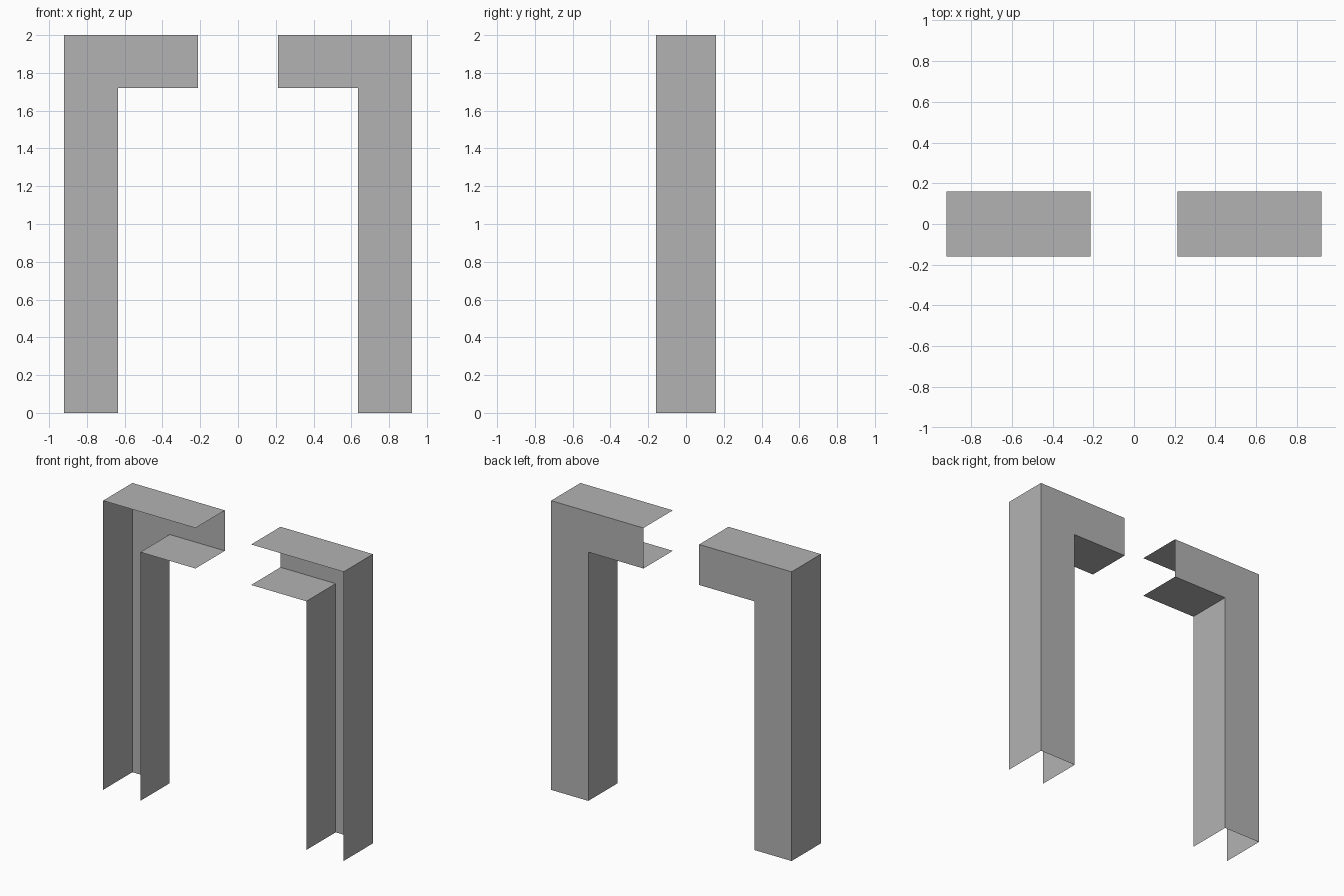
import bpy, bmesh

if "Cube" in bpy.data.objects:
    bpy.data.objects.remove(bpy.data.objects["Cube"])

OUTER, INNER, TIP = 0.92, 0.635, 0.213   # x positions of one half
TOP, UNDER = 2.0, 1.72                   # heights of the lintel
DEPTH = 0.16

grey = bpy.data.materials.new("plain_grey")
grey.diffuse_color = (0.45, 0.45, 0.45, 1)
grey.use_nodes = True
grey.node_tree.nodes["Principled BSDF"].inputs["Base Color"].default_value = grey.diffuse_color


def frame_half(name, side):
    """Hollow L-shaped casing: open at the front, the foot and the tip."""
    bm = bmesh.new()
    outline = [(OUTER, 0), (OUTER, TOP), (TIP, TOP),
               (TIP, UNDER), (INNER, UNDER), (INNER, 0)]
    back = [bm.verts.new((side * x, DEPTH, z)) for x, z in outline]
    front = [bm.verts.new((side * x, -DEPTH, z)) for x, z in outline]

    # Back panel
    faces = [bm.faces.new(back)]
    # Outer wall, top, underside and inner wall
    for i in (0, 1, 3, 4):
        faces.append(bm.faces.new((back[i + 1], back[i], front[i], front[i + 1])))
    # Turn the faces outwards
    bm.normal_update()
    if faces[0].normal.y < 0:
        bmesh.ops.reverse_faces(bm, faces=faces)

    mesh = bpy.data.meshes.new(name)
    bm.to_mesh(mesh)
    bm.free()
    mesh.materials.append(grey)
    obj = bpy.data.objects.new(name, mesh)
    bpy.context.collection.objects.link(obj)


frame_half("left_frame_half", -1)
frame_half("right_frame_half", 1)
